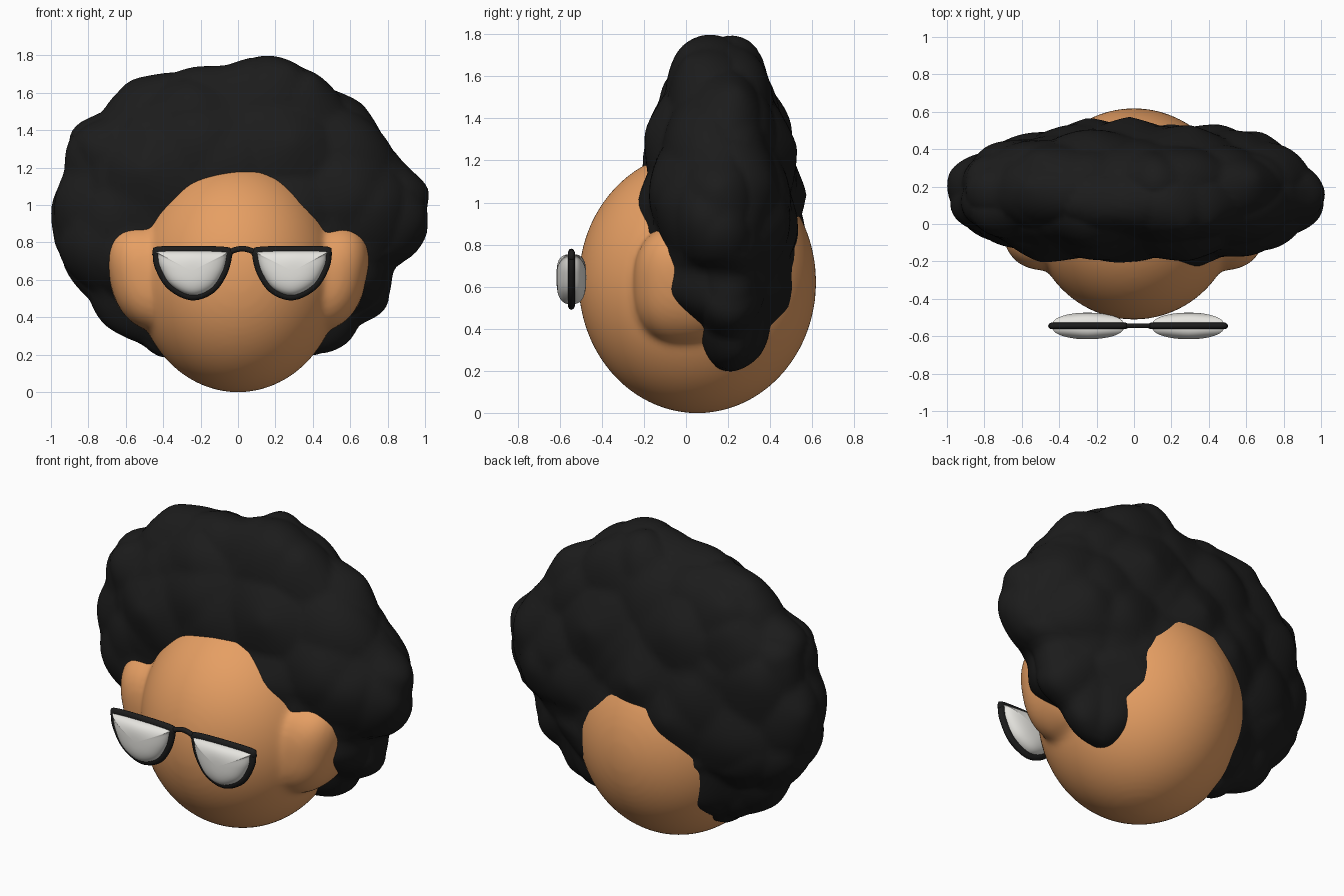
import bpy, bmesh, math
from mathutils import Vector, noise

if "Cube" in bpy.data.objects:
    bpy.data.objects.remove(bpy.data.objects["Cube"])


def material(name, rgb):
    m = bpy.data.materials.new(name)
    m.diffuse_color = (*rgb, 1)
    m.use_nodes = True
    m.node_tree.nodes["Principled BSDF"].inputs["Base Color"].default_value = m.diffuse_color
    return m


SKIN = material("warm skin", (0.79, 0.345, 0.125))
BLACK = material("soft black", (0.0115, 0.0115, 0.0115))
WHITE = material("lens white", (0.79, 0.78, 0.74))


def add_object(name, bm, mat):
    bmesh.ops.recalc_face_normals(bm, faces=bm.faces)
    for f in bm.faces:
        f.smooth = True
    me = bpy.data.meshes.new(name)
    bm.to_mesh(me)
    bm.free()
    me.materials.append(mat)
    ob = bpy.data.objects.new(name, me)
    bpy.context.collection.objects.link(ob)
    return ob


def ball(bm, shape, detail):
    """Unit icosphere whose points are moved by the shape function."""
    for v in bmesh.ops.create_icosphere(bm, subdivisions=detail, radius=1)["verts"]:
        v.co = shape(v.co.normalized())


def smooth_path(pts, steps=6, closed=True):
    """Catmull-Rom curve through 2D points."""
    n, out = len(pts), []
    for i in range(n if closed else n - 1):
        idx = [i - 1, i, i + 1, i + 2]
        idx = [j % n if closed else min(max(j, 0), n - 1) for j in idx]
        a, b, c, d = (Vector(pts[j]) for j in idx)
        for k in range(steps):
            t = k / steps
            out.append(0.5 * (2 * b + (c - a) * t + (2 * a - 5 * b + 4 * c - d) * t * t
                              + (3 * b - a - 3 * c + d) * t ** 3))
    if not closed:
        out.append(Vector(pts[-1]))
    return out


# Ears: rounded blocks leaning outward at the top
def ear_shape(side):
    def shape(d):
        p = 2.5
        d = d / sum(abs(c) ** p for c in d) ** (1 / p)
        z = d.z * 0.29
        return Vector((side * (0.45 + d.x * 0.24 + z * 0.2), d.y * 0.25, 0.61 + z))
    return shape


# Head and ears, fused and softened where they meet
skin = bmesh.new()
ball(skin, lambda d: Vector((d.x * 0.55, 0.054 + d.y * 0.565, 0.621 + d.z * 0.623)), 5)
for side in (-1, 1):
    ball(skin, ear_shape(side), 4)
head = add_object("head_with_ears", skin, SKIN)
remesh = head.modifiers.new("fuse", "REMESH")
remesh.mode = "VOXEL"
remesh.voxel_size = 0.018
remesh.use_smooth_shade = True
soften = head.modifiers.new("soften", "SMOOTH")
soften.factor = 0.5
soften.iterations = 12

# Hair: flattened lumpy mass following a front outline
HAIR_Z = 0.85
OUTLINE = [(1.0, 0.88), (0.985, 1.08), (0.92, 1.2), (0.85, 1.32), (0.73, 1.45), (0.58, 1.58),
           (0.37, 1.72), (0.13, 1.82), (-0.08, 1.74), (-0.3, 1.745), (-0.5, 1.67), (-0.64, 1.6),
           (-0.74, 1.5), (-0.9, 1.38), (-0.94, 1.18), (-1.0, 0.87), (-0.97, 0.7), (-0.84, 0.53),
           (-0.7, 0.38), (-0.42, 0.2), (0.0, 0.28), (0.42, 0.19), (0.66, 0.37), (0.8, 0.48),
           (0.85, 0.65), (0.95, 0.73)]
POLAR = sorted((math.atan2(p.y - HAIR_Z, p.x) % math.tau, math.hypot(p.x, p.y - HAIR_Z))
               for p in smooth_path(OUTLINE))
POLAR = ([(POLAR[-1][0] - math.tau, POLAR[-1][1])] + POLAR
         + [(POLAR[0][0] + math.tau, POLAR[0][1])])


def outline_radius(angle):
    for (a, ra), (b, rb) in zip(POLAR, POLAR[1:]):
        if a <= angle <= b:
            return ra + (rb - ra) * (angle - a) / max(b - a, 1e-6)
    return POLAR[0][1]


def hair_shape(d):
    angle = math.atan2(d.z, d.x) % math.tau
    rho = math.hypot(d.x, d.z)
    p = 2.25
    k = (rho ** p + abs(d.y) ** p) ** (-1 / p)
    r = outline_radius(angle) * rho * k
    x, z = r * math.cos(angle), HAIR_Z + r * math.sin(angle)
    low = min(max((1.0 - z) / 0.6, 0), 1)
    tip = min(max((0.6 - z) / 0.4, 0), 1)
    y = 0.158 + 0.03 * low + d.y * k * (0.385 - 0.04 * low - 0.12 * tip)
    # rounded curls with creases between them
    nearest = noise.voronoi(Vector((x * 3.2, y * 3.2 + 5, z * 3.2)))[0][0]
    normal = Vector((d.x * 0.5, d.y, d.z * 0.5)).normalized()
    return Vector((x, y, z)) + normal * 0.09 * (0.42 - nearest)


hair = bmesh.new()
ball(hair, hair_shape, 6)
add_object("hair", hair, BLACK)

# Glasses
GX, GY = 0.022, -0.545
RIM = [(0.445, 0.752), (0.452, 0.735), (0.441, 0.67), (0.382, 0.572), (0.272, 0.516),
       (0.168, 0.55), (0.104, 0.64), (0.08, 0.73), (0.093, 0.75), (0.27, 0.755)]


def tube(name, path, width, depth, closed):
    """Sweep a slightly flattened ring along a path in the front plane."""
    bm = bmesh.new()
    n, sides, rings = len(path), 10, []
    for i, p in enumerate(path):
        a = path[i - 1] if closed or i else p
        b = path[(i + 1) % n] if closed or i < n - 1 else p
        t = (b - a).normalized()
        ring = []
        for j in range(sides):
            w = math.tau * j / sides
            u = width * math.cos(w)
            ring.append(bm.verts.new((p.x - t.y * u, GY + depth * math.sin(w), p.y + t.x * u)))
        rings.append(ring)
    for i in range(n if closed else n - 1):
        r, s = rings[i], rings[(i + 1) % n]
        for j in range(sides):
            k = (j + 1) % sides
            bm.faces.new((r[j], r[k], s[k], s[j]))
    if not closed:
        bm.faces.new(rings[0])
        bm.faces.new(rings[-1])
    return add_object(name, bm, BLACK)


def lens(name, path):
    """Puffed pillow filling a rim outline, softening to an oval in the middle."""
    bm = bmesh.new()
    c = Vector((sum(p.x for p in path) / len(path), 0.645))
    steps = 20
    rings = []
    for i in range(1, steps):
        a = math.pi * i / steps
        s = math.sin(a) ** 0.8
        y = -0.071 * math.copysign(abs(math.cos(a)) ** 0.8, math.cos(a))
        ring = []
        for p in path:
            o = p - c
            oval = o.normalized() * 0.15
            o = o * s + (oval - o) * s * (1 - s)
            ring.append(bm.verts.new((c.x + o.x, GY + y, c.y + o.y)))
        rings.append(ring)
    n = len(path)
    for r, q in zip(rings, rings[1:]):
        for j in range(n):
            k = (j + 1) % n
            bm.faces.new((r[j], r[k], q[k], q[j]))
    for ring, y in ((rings[0], -0.071), (rings[-1], 0.071)):
        tip = bm.verts.new((c.x, GY + y, c.y))
        for j in range(n):
            bm.faces.new((ring[j], ring[(j + 1) % n], tip))
    return add_object(name, bm, WHITE)


for side, label in ((-1, "left"), (1, "right")):
    path = smooth_path([(GX + side * x, z) for x, z in RIM])
    tube(label + "_rim", path, 0.026, 0.018, True)
    lens(label + "_lens", path)

bridge = [(GX + x, z) for x, z in ((-0.09, 0.735), (-0.045, 0.757), (0, 0.766), (0.045, 0.757), (0.09, 0.735))]
tube("glasses_bridge", smooth_path(bridge, closed=False), 0.015, 0.013, False)
